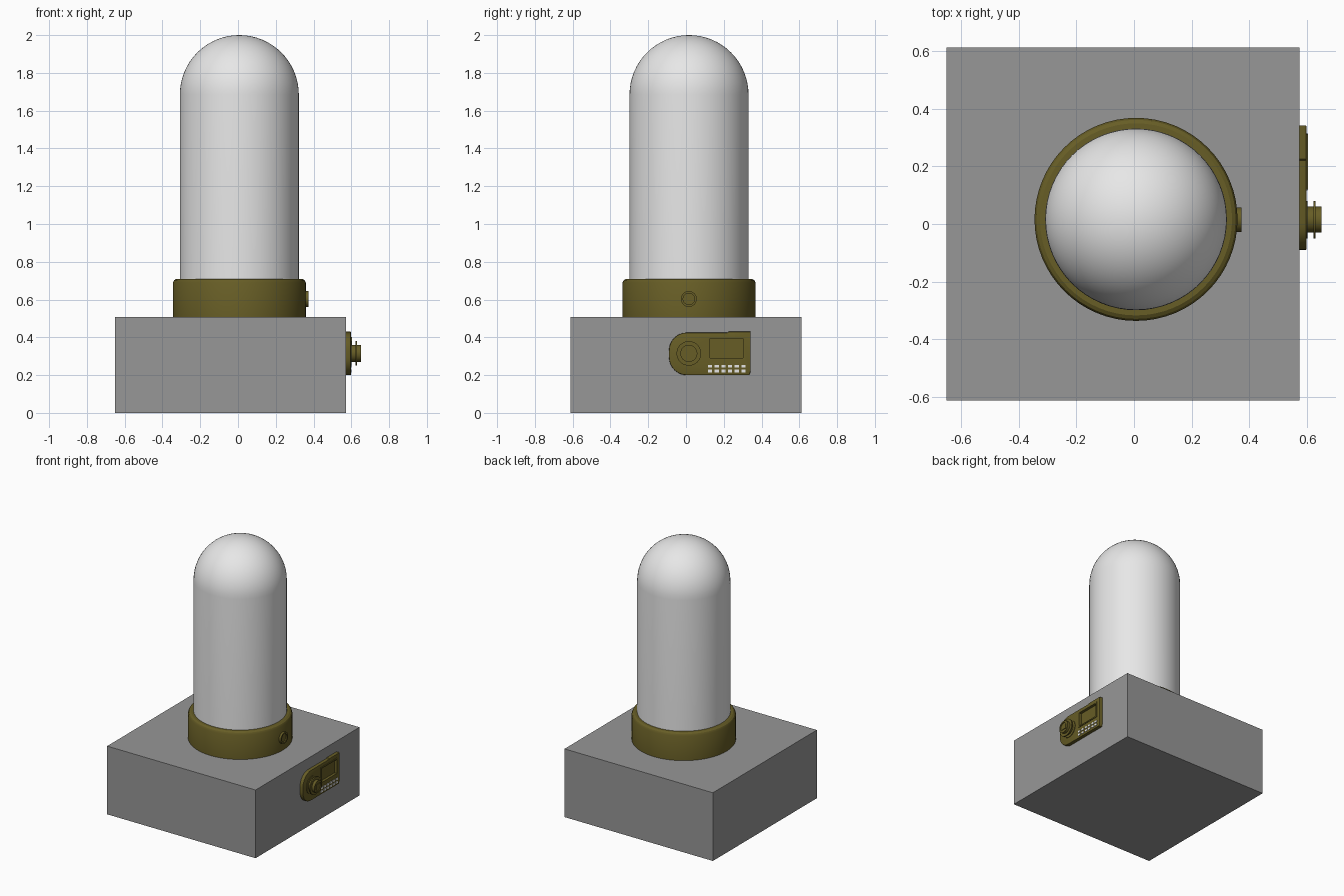
import bpy, bmesh, math
from mathutils import Matrix, Vector

cube = bpy.data.objects.get("Cube")
if cube:
    bpy.data.objects.remove(cube, do_unlink=True)


def material(name, rgb):
    m = bpy.data.materials.new(name)
    m.use_nodes = True
    m.diffuse_color = (*rgb, 1)
    m.node_tree.nodes["Principled BSDF"].inputs["Base Color"].default_value = (*rgb, 1)
    return m


GREY = material("base grey", (0.31, 0.31, 0.31))
OLIVE = material("olive brass", (0.135, 0.11, 0.019))
WHITE = material("frosted white", (0.8, 0.8, 0.8))
CX, CY = 0.007, 0.016       # axis of the dome
FACE = 0.573                # control side of the base
KY, KZ = 0.015, 0.315       # knob centre


def finish(name, bm, mat, smooth=False):
    bmesh.ops.recalc_face_normals(bm, faces=bm.faces)
    me = bpy.data.meshes.new(name)
    bm.to_mesh(me)
    bm.free()
    ob = bpy.data.objects.new(name, me)
    bpy.context.collection.objects.link(ob)
    me.materials.append(mat)
    if smooth:
        bpy.ops.object.select_all(action='DESELECT')
        ob.select_set(True)
        bpy.context.view_layer.objects.active = ob
        bpy.ops.object.shade_smooth_by_angle(angle=math.radians(30))
    return ob


def box(name, lo, hi, mat):
    bm = bmesh.new()
    bmesh.ops.create_cube(bm, size=1)
    lo, hi = Vector(lo), Vector(hi)
    for v in bm.verts:
        v.co = (lo + hi) / 2 + v.co * (hi - lo)
    return finish(name, bm, mat)


def lathe(name, profile, place, mat, steps=64):
    """Spin (radius, height) points about local z, then place the result."""
    bm = bmesh.new()
    vs = [bm.verts.new((r, 0, h)) for r, h in profile]
    es = [bm.edges.new(p) for p in zip(vs, vs[1:])]
    bmesh.ops.spin(bm, geom=vs + es, axis=(0, 0, 1), cent=(0, 0, 0),
                   angle=math.tau, steps=steps)
    bmesh.ops.remove_doubles(bm, verts=bm.verts, dist=1e-5)
    bm.transform(place)
    return finish(name, bm, mat, True)


def cut(target, cutter):
    mod = target.modifiers.new("recess", 'BOOLEAN')
    mod.operation, mod.solver, mod.object = 'DIFFERENCE', 'EXACT', cutter
    cutter.hide_render = True
    cutter.hide_viewport = True


# Base block
box("base", (-0.65, -0.612, 0), (FACE, 0.612, 0.508), GREY)

# Tall round-topped dome
R, SHOULDER = 0.315, 1.685
dome = [(0, 0.5), (R, 0.5), (R, SHOULDER)]
for i in range(1, 17):
    a = math.pi / 2 * i / 16
    dome.append((R * math.cos(a) if i < 16 else 0, SHOULDER + R * math.sin(a)))
axis = Matrix.Translation((CX, CY, 0))
lathe("dome", dome, axis, WHITE)

# Collar with chamfered rim
lathe("collar", [(0.31, 0.5), (0.352, 0.5), (0.352, 0.69), (0.345, 0.703),
                 (0.333, 0.71), (0.31, 0.71)], axis, OLIVE)


def sideways(x, y, z):
    return Matrix.Translation((x, y, z)) @ Matrix.Rotation(math.pi / 2, 4, 'Y')


# Small round socket on the collar
lathe("collar_socket", [(0, -0.03), (0.042, -0.03), (0.042, 0.02), (0.03, 0.02),
                        (0.03, 0.012), (0, 0.012)], sideways(0.353, 0.015, 0.603), OLIVE, 32)

# Control panel with a rounded front end and a slightly raised rear top
Y0, Y1, Z0, Z1, CR = -0.09, 0.342, 0.2, 0.425, 0.095
outline = [(Y1 - 0.006, Z0), (Y1, Z0 + 0.02), (Y1, Z1 + 0.005), (0.225, Z1 + 0.005), (0.22, Z1)]
for zc, start in ((Z1 - CR, 90), (Z0 + CR, 180)):
    for i in range(9):
        a = math.radians(start + 90 * i / 8)
        outline.append((Y0 + CR + CR * math.cos(a), zc + CR * math.sin(a)))
bm = bmesh.new()
back = bm.faces.new([bm.verts.new((FACE - 0.02, y, z)) for y, z in outline])
front = bmesh.ops.extrude_face_region(bm, geom=[back])["geom"]
moved = [g for g in front if isinstance(g, bmesh.types.BMVert)]
bmesh.ops.translate(bm, verts=moved, vec=(0.045, 0, 0))
rim = [e for e in bm.edges if all(v in moved for v in e.verts)]
bmesh.ops.bevel(bm, geom=rim, offset=0.004, segments=2, affect='EDGES', profile=0.5)
panel = finish("control_panel", bm, OLIVE, True)

# Display recess and its raised frame
SY0, SY1, SZ0, SZ1 = 0.128, 0.303, 0.29, 0.393
cut(panel, box("display_cutter", (0.583, SY0, SZ0), (0.65, SY1, SZ1), OLIVE))
T = 0.009
for name, lo, hi in (("bottom", (SY0 - T, SZ0 - T), (SY1 + T, SZ0)),
                     ("top", (SY0 - T, SZ1), (SY1 + T, SZ1 + T)),
                     ("front", (SY0 - T, SZ0), (SY0, SZ1)),
                     ("rear", (SY1, SZ0), (SY1 + T, SZ1))):
    box("display_frame_" + name, (0.59, *lo), (0.603, *hi), OLIVE)

# Two rows of little white keys
for row, z in enumerate((0.247, 0.222)):
    for col in range(6):
        y = 0.127 + col * 0.0355
        box(f"key_{row}_{col}", (0.595, y - 0.011, z - 0.007),
            (0.602, y + 0.011, z + 0.007), WHITE)

# Stepped knob with a flange and a square drive in its end
knob = lathe("knob", [(0, -0.01), (0.065, -0.01), (0.065, 0.004), (0.045, 0.004),
                      (0.045, 0.024), (0.065, 0.024), (0.065, 0.032), (0.045, 0.032),
                      (0.045, 0.052), (0.034, 0.052), (0.034, 0.047), (0, 0.047)],
             sideways(FACE + 0.025, KY, KZ), OLIVE, 40)
box("knob_square", (0.63, KY - 0.019, KZ - 0.019), (0.65, KY + 0.019, KZ + 0.019), OLIVE)
